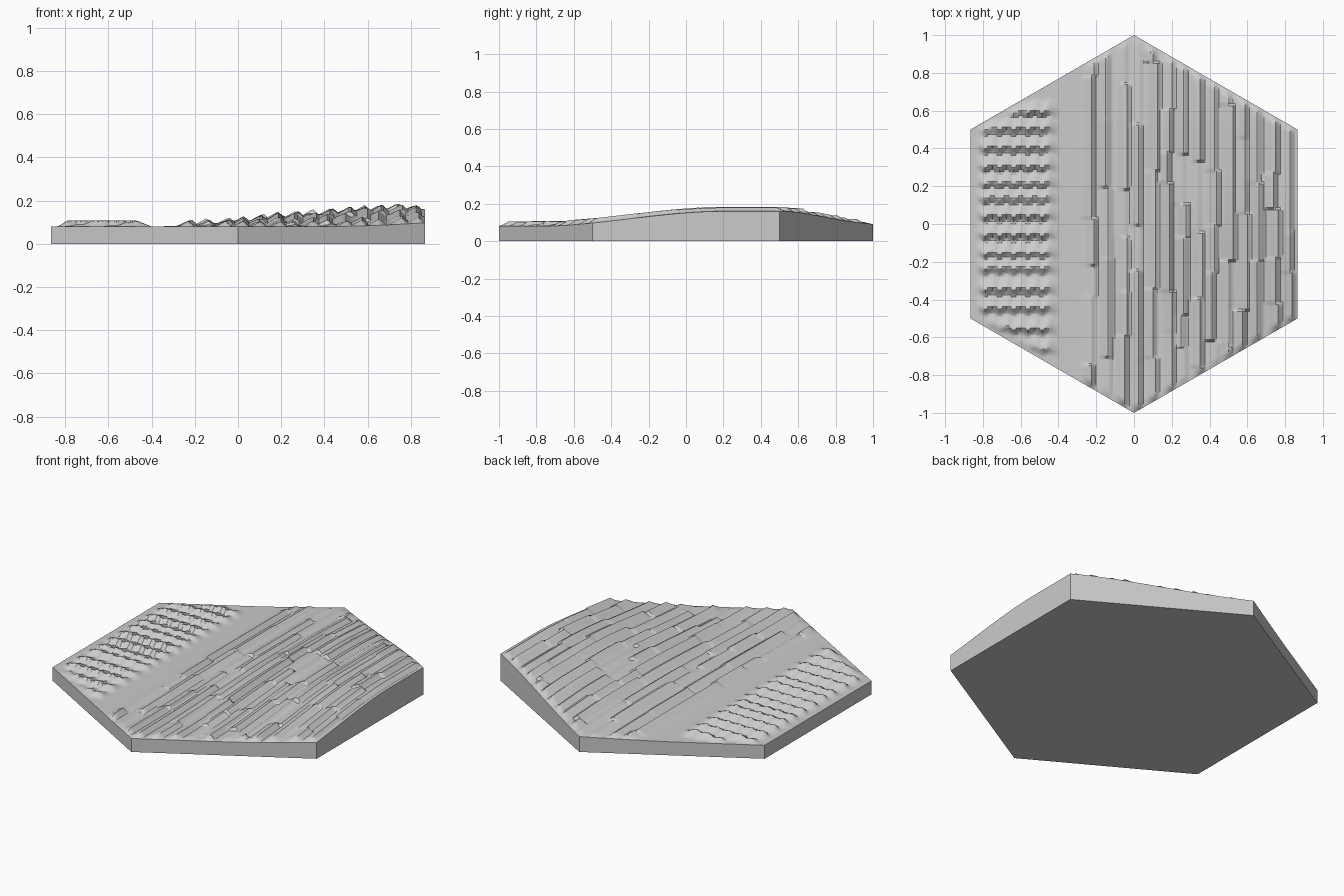
import bpy, bmesh, math, random
from mathutils import Vector

random.seed(4)
cube = bpy.data.objects.get("Cube")
if cube:
    bpy.data.objects.remove(cube, do_unlink=True)

STEP = 0.0125
APOTHEM = math.sqrt(3) / 2
SIDES = [Vector((math.cos(a), math.sin(a), 0)) for a in (math.radians(60 * k) for k in range(6))]
ROWS = [-.68, -.57, -.46, -.36, -.25, -.17, -.07, .03, .12, .2, .29, .39, .49, .58]


def smooth(a, b, v):
    t = min(max((v - a) / (b - a), 0), 1)
    return t * t * (3 - 2 * t)


def ramp(a, b, v):
    return min(max((v - a) / (b - a), 0), 1)


def tooth(d, rise, drop):
    """Lopsided ridge: slow rise before the crest, steep drop after it."""
    return max(0, 1 + d / rise if d < 0 else 1 - d / drop)


def make_ridge(x):
    """Split a long ridge into stretches, each with its own shift and height."""
    stretches, y = [], -1.0
    while y < 1:
        y += random.uniform(.15, .6)
        stretches.append((y, x + STEP * random.choice((-1, 0, 0, 1)),
                          random.choice((.4, .75, .9, 1, 1.05))))
    return stretches


RIDGES = [make_ridge(-.2125 + .08 * i) for i in range(14)]


# Broad hill rising to the left side of the tile
def hill(x, y):
    return .08 + .08 * smooth(-.45, .85, x) * smooth(-.8, .2, y) * (1 - .5 * smooth(.5, 1.05, y))


# Long broken ridges running front to back
def ridge_height(x, y):
    best = 0
    for stretches in RIDGES:
        crest, size = next((c, s) for end, c, s in stretches if y <= end or end >= 1)
        best = max(best, size * tooth(x - crest, .055, .025))
    return .027 * best


# Short zigzag furrow rows on the right side of the tile
def furrow_height(x, y):
    wave = abs((x / .075) % 1 - .5) * .04 - .01
    best = max(tooth(row + .018 + wave - y, .06, .0325) for row in ROWS)
    return .03 * best * ramp(-.84, -.79, x) * ramp(-.4, -.47, x)


def surface(x, y):
    inside = min(APOTHEM - (n.x * x + n.y * y) for n in SIDES)
    if x < -.35:
        return hill(x, y) + furrow_height(x, y) * ramp(.01, .06, inside)
    return hill(x, y) + ridge_height(x, y) * ramp(0, .03, inside)


# Grid trimmed to a hexagon
bm = bmesh.new()
bmesh.ops.create_grid(bm, x_segments=160, y_segments=160, size=1)
for n in SIDES:
    bmesh.ops.bisect_plane(bm, geom=bm.verts[:] + bm.edges[:] + bm.faces[:], dist=1e-5,
                           plane_co=n * APOTHEM, plane_no=n, clear_outer=True)
for v in bm.verts:
    v.co.z = surface(v.co.x, v.co.y)

# Straight side walls and flat underside
rim = [e for e in bm.edges if e.is_boundary]
walls = bmesh.ops.extrude_edge_only(bm, edges=rim)["geom"]
for v in walls:
    if isinstance(v, bmesh.types.BMVert):
        v.co.z = 0
bmesh.ops.contextual_create(bm, geom=[e for e in bm.edges if e.is_boundary])
bmesh.ops.recalc_face_normals(bm, faces=bm.faces[:])

mesh = bpy.data.meshes.new("terrain_tile")
bm.to_mesh(mesh)
bm.free()
tile = bpy.data.objects.new("terrain_tile", mesh)
bpy.context.collection.objects.link(tile)

# Plain grey
grey = bpy.data.materials.new("light_grey")
grey.use_nodes = True
colour = (.6, .6, .6, 1)
grey.diffuse_color = colour
grey.node_tree.nodes["Principled BSDF"].inputs["Base Color"].default_value = colour
mesh.materials.append(grey)

bpy.ops.object.select_all(action="DESELECT")
tile.select_set(True)
bpy.context.view_layer.objects.active = tile
bpy.ops.object.shade_smooth_by_angle(angle=math.radians(30))
